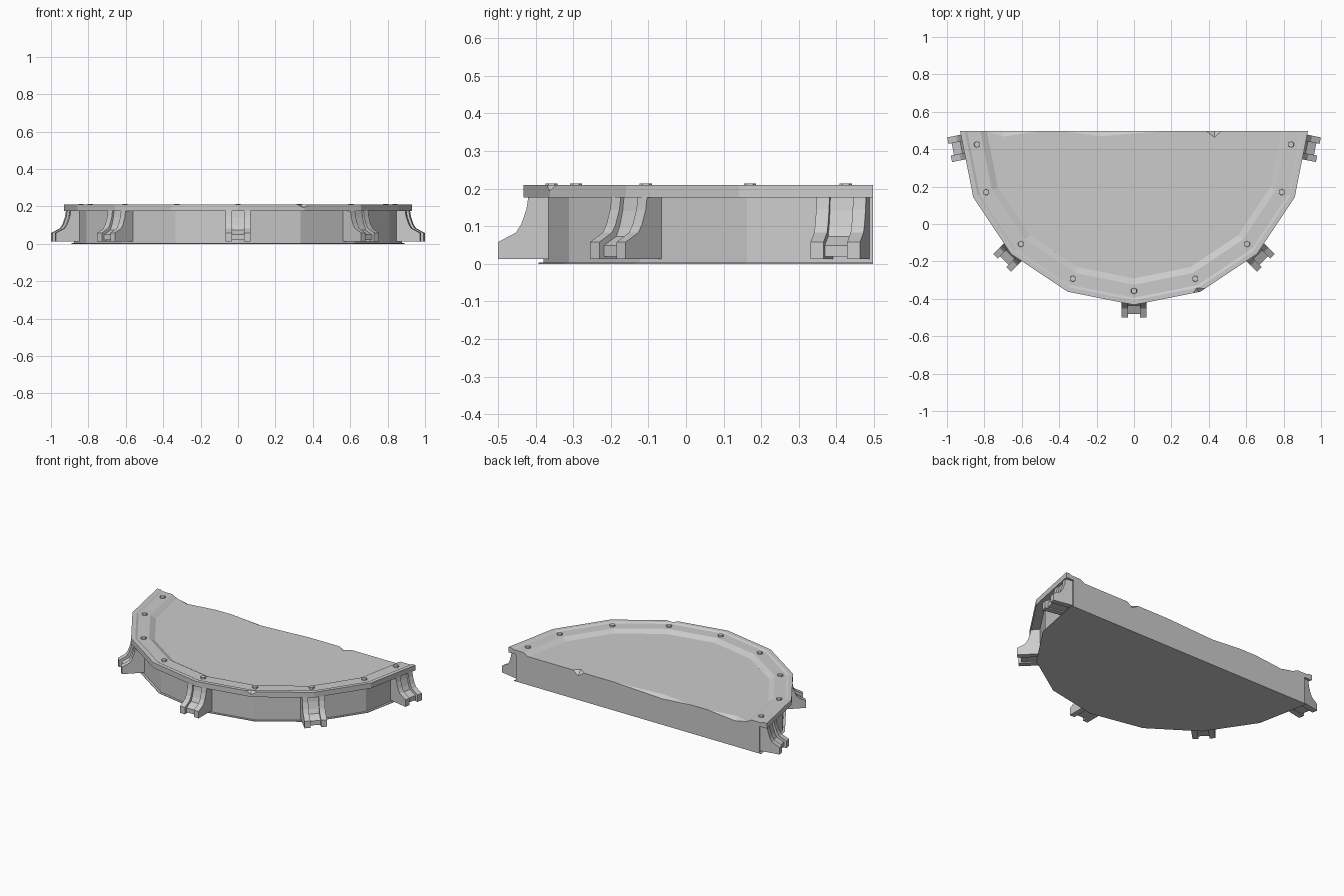
import bpy, bmesh, math
from mathutils import Matrix, Vector

if "Cube" in bpy.data.objects:
    bpy.data.objects.remove(bpy.data.objects["Cube"])

CY = 0.4975                      # centre of the half ring (back cut plane)
STEP = math.radians(22.5)

stone = bpy.data.materials.new("plain_grey")
stone.diffuse_color = (0.6, 0.6, 0.6, 1)
stone.use_nodes = True
stone.node_tree.nodes["Principled BSDF"].inputs["Base Color"].default_value = stone.diffuse_color


def finish(name, bm, mat=True):
    bmesh.ops.recalc_face_normals(bm, faces=bm.faces[:])
    me = bpy.data.meshes.new(name)
    bm.to_mesh(me)
    bm.free()
    ob = bpy.data.objects.new(name, me)
    bpy.context.collection.objects.link(ob)
    if mat:
        me.materials.append(stone)
    return ob


def polar(r, a, z):
    """Point at angle a from the front direction around the cut centre."""
    return Vector((r * math.sin(a), CY - r * math.cos(a), z))


def half_sweep(name, profile):
    """Sweep a closed (radius, z) profile through eight flat segments."""
    bm = bmesh.new()
    rings = [[bm.verts.new(polar(r, k * STEP, z)) for r, z in profile]
             for k in range(-4, 5)]
    n = len(profile)
    for a, b in zip(rings, rings[1:]):
        for i in range(n):
            j = (i + 1) % n
            bm.faces.new((a[i], a[j], b[j], b[i]))
    bm.faces.new(rings[0])
    bm.faces.new(rings[-1])
    return finish(name, bm)


def half_disc(name, r, z0, z1):
    """Solid half polygon slab."""
    bm = bmesh.new()
    vs = [bm.verts.new(polar(r, k * STEP, z0)) for k in range(-4, 5)]
    f = bm.faces.new(vs)
    ext = bmesh.ops.extrude_face_region(bm, geom=[f])
    top = [v for v in ext["geom"] if isinstance(v, bmesh.types.BMVert)]
    bmesh.ops.translate(bm, verts=top, vec=(0, 0, z1 - z0))
    return finish(name, bm)


def chip(target, points):
    """Cut a convex chip out of a part."""
    bm = bmesh.new()
    vs = [bm.verts.new(p) for p in points]
    bmesh.ops.convex_hull(bm, input=vs)
    cutter = finish("chip_cutter", bm, False)
    cutter.hide_render = True
    cutter.hide_set(True)
    mod = target.modifiers.new("chip", 'BOOLEAN')
    mod.operation = 'DIFFERENCE'
    mod.solver = 'EXACT'
    mod.object = cutter


# base plate and filled body
half_disc("base_plate", 0.89, 0.0, 0.004)
body = half_disc("body", 0.876, 0.004, 0.185)

# rim: raised outer lip, bolt band, sloped inner edge
rim = half_sweep("rim", [(0.80, 0.176), (0.93, 0.176), (0.93, 0.21), (0.905, 0.21),
                         (0.892, 0.203), (0.822, 0.203), (0.786, 0.184), (0.786, 0.176)])

# broken edge along the back of the body: (start x, deepest x, end x, inset, lowest z)
for x0, xm, x1, inset, low in ((-0.80, -0.70, -0.48, 0.032, 0.165),
                               (-0.42, -0.18, 0.22, 0.030, 0.168),
                               (0.38, 0.43, 0.47, 0.035, 0.155)):
    yb = CY + 0.002
    chip(body, [(x0, yb, 0.186), (x1, yb, 0.186), (xm, CY - inset, 0.186),
                (xm, yb, low), (x0, yb, 0.25), (x1, yb, 0.25), (xm, CY - inset, 0.25)])

# chips in the rim: outer corner and inner slope
chip(rim, [(0.30, -0.385, 0.215), (0.40, -0.34, 0.215), (0.33, -0.335, 0.215),
           (0.355, -0.375, 0.185), (0.36, -0.43, 0.215)])
chip(rim, [(-0.47, -0.125, 0.21), (-0.35, -0.20, 0.21), (-0.45, -0.17, 0.21),
           (-0.42, -0.15, 0.183)])

# hexagonal bolts on the rim band
spots = [polar(0.855, k * STEP, 0.205) for k in range(-3, 4)]
spots += [Vector((s * 0.84, 0.425, 0.205)) for s in (-1, 1)]
bm = bmesh.new()
for p in spots:
    bmesh.ops.create_cone(bm, cap_ends=True, segments=6, radius1=0.018, radius2=0.016,
                          depth=0.017, matrix=Matrix.Translation(p))
finish("rim_bolts", bm)

# bracket feet: two flanges with a recessed middle strip
FLANGE = [(0.84, 0.013), (0.9975, 0.013), (0.9975, 0.058), (0.95, 0.083),
          (0.936, 0.105), (0.922, 0.145), (0.917, 0.177), (0.84, 0.177)]
MIDDLE = [(0.84, 0.02), (0.98, 0.02), (0.98, 0.049), (0.934, 0.073),
          (0.921, 0.1), (0.91, 0.14), (0.905, 0.177), (0.84, 0.177)]


def slab(bm, profile, t0, t1, a, shift, back):
    u = Vector((math.sin(a), -math.cos(a), 0))
    t = Vector((math.cos(a), math.sin(a), 0))
    sides = [[bm.verts.new(Vector((0, CY, z)) + u * (d - back) + t * (w + shift))
              for d, z in profile] for w in (t0, t1)]
    n = len(profile)
    for i in range(n):
        j = (i + 1) % n
        bm.faces.new((sides[0][i], sides[0][j], sides[1][j], sides[1][i]))
    bm.faces.new(sides[0])
    bm.faces.new(sides[1])


side = math.radians(78.75)
for name, a, shift, back in (("front_foot", 0, 0, 0),
                             ("left_front_foot", -2 * STEP, 0, 0),
                             ("right_front_foot", 2 * STEP, 0, 0),
                             ("left_back_foot", -side, -0.094, 0.011),
                             ("right_back_foot", side, 0.094, 0.011)):
    bm = bmesh.new()
    slab(bm, FLANGE, -0.067, -0.032, a, shift, back)
    slab(bm, FLANGE, 0.032, 0.067, a, shift, back)
    slab(bm, MIDDLE, -0.032, 0.032, a, shift, back)
    finish(name, bm)
